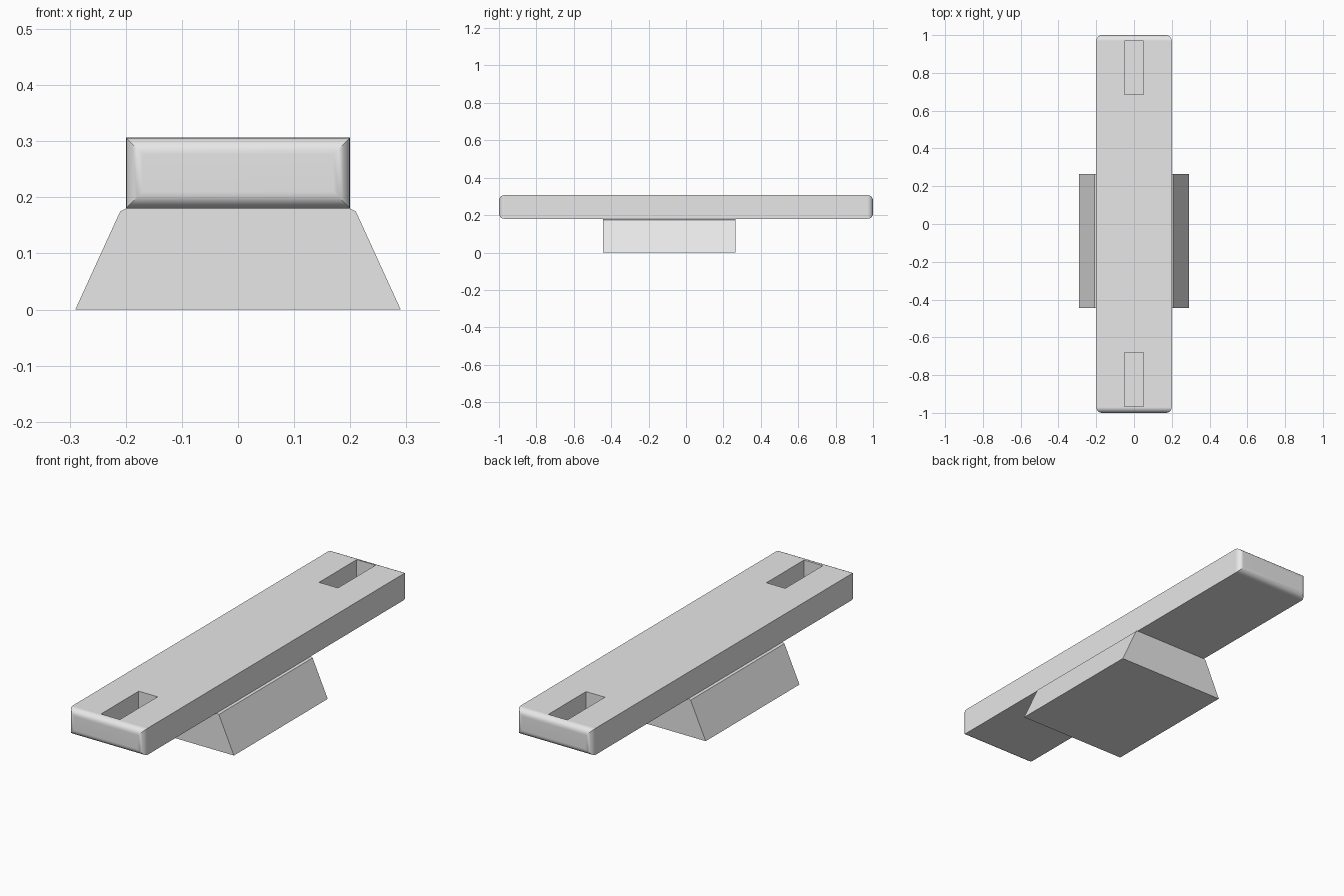
import bpy
import bmesh

cube = bpy.data.objects.get("Cube")
if cube:
    bpy.data.objects.remove(cube, do_unlink=True)

grey = bpy.data.materials.new("plain_grey")
grey.use_nodes = True
GREY = (0.8, 0.8, 0.8, 1.0)
grey.diffuse_color = GREY
grey.node_tree.nodes["Principled BSDF"].inputs["Base Color"].default_value = GREY


def add_object(name, bm):
    bmesh.ops.recalc_face_normals(bm, faces=bm.faces)
    mesh = bpy.data.meshes.new(name)
    bm.to_mesh(mesh)
    bm.free()
    mesh.materials.append(grey)
    obj = bpy.data.objects.new(name, mesh)
    bpy.context.collection.objects.link(obj)
    return obj


def box(x, y, z):
    """Box mesh between (min, max) pairs."""
    bm = bmesh.new()
    bmesh.ops.create_cube(bm, size=1)
    for v in bm.verts:
        for axis, (low, high) in enumerate((x, y, z)):
            v.co[axis] = low if v.co[axis] < 0 else high
    return bm


def activate(obj):
    bpy.ops.object.select_all(action="DESELECT")
    obj.select_set(True)
    bpy.context.view_layer.objects.active = obj


BOTTOM, TOP = 0.18, 0.307

# Long bar, rounded around both end faces only
bm = box((-0.2, 0.2), (-1, 1), (BOTTOM, TOP))
end_edges = [e for e in bm.edges if e.verts[0].co.y * e.verts[1].co.y > 0]
bmesh.ops.bevel(bm, geom=end_edges, offset=0.03, offset_type="OFFSET",
                segments=5, profile=0.5, affect="EDGES")
bar = add_object("bar", bm)

# Blind slots near the ends
for name, span in (("front_slot_cutter", (-0.965, -0.68)),
                   ("back_slot_cutter", (0.685, 0.97))):
    cutter = add_object(name, box((-0.05, 0.05), span, (TOP - 0.1, TOP + 0.1)))
    cutter.hide_render = True
    cut = bar.modifiers.new("slot", "BOOLEAN")
    cut.operation = "DIFFERENCE"
    cut.solver = "EXACT"
    cut.object = cutter
    activate(bar)
    bpy.ops.object.modifier_apply(modifier=cut.name)
    bpy.data.objects.remove(cutter, do_unlink=True)

activate(bar)
bpy.ops.object.shade_smooth_by_angle()
weighted = bar.modifiers.new("even_shading", "WEIGHTED_NORMAL")
weighted.keep_sharp = True

# Tapered foot with a small chamfer under the bar
half = [(0.29, 0), (0.21, 0.175), (0.2, BOTTOM)]
profile = half + [(-x, z) for x, z in reversed(half)]
bm = bmesh.new()
face = bm.faces.new([bm.verts.new((x, -0.445, z)) for x, z in profile])
extruded = bmesh.ops.extrude_face_region(bm, geom=[face], use_keep_orig=True)
bmesh.ops.translate(bm, vec=(0, 0.71, 0),
                    verts=[g for g in extruded["geom"] if isinstance(g, bmesh.types.BMVert)])
add_object("foot", bm)
